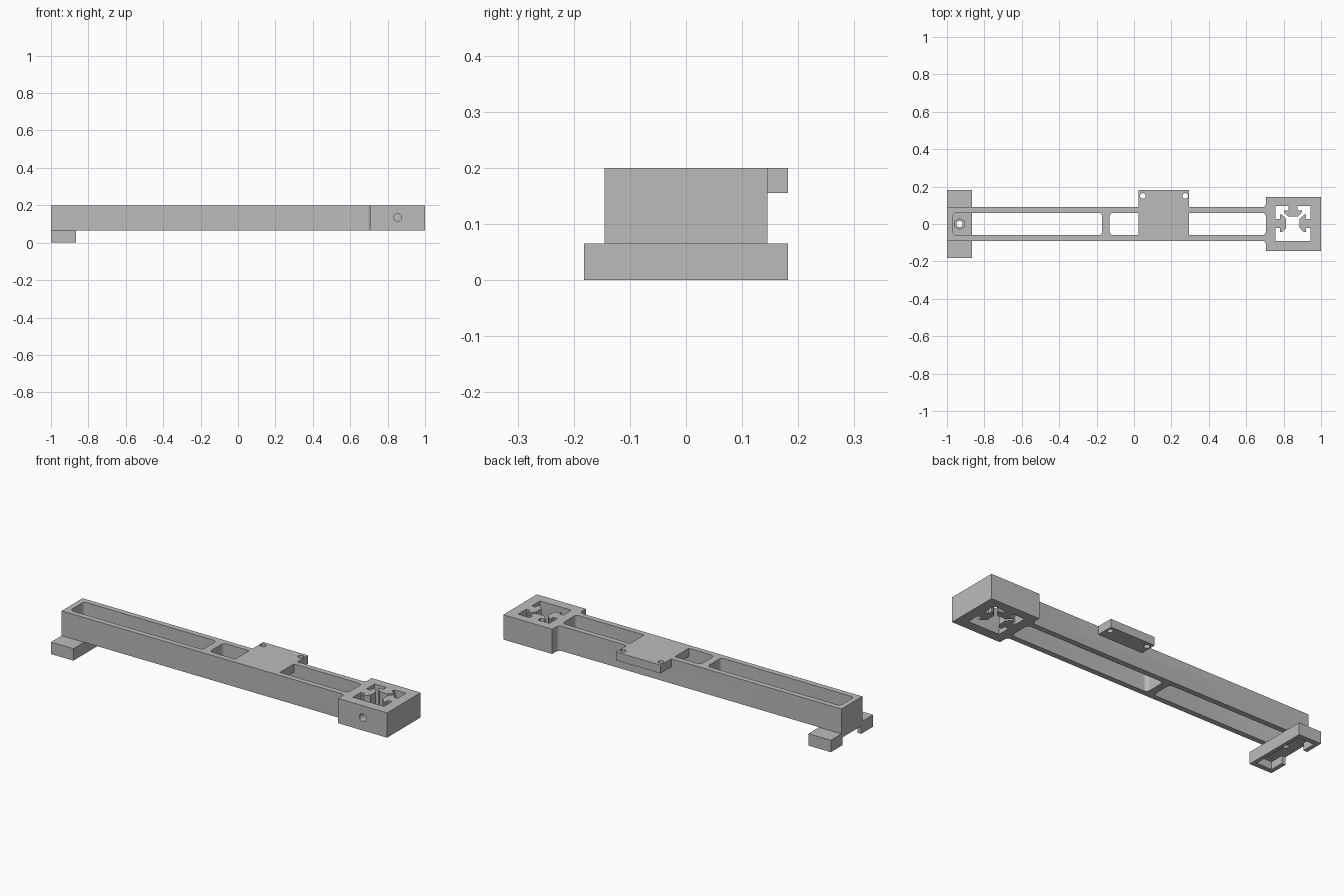
import bpy, bmesh, math

cube = bpy.data.objects.get("Cube")
if cube:
    bpy.data.objects.remove(cube, do_unlink=True)

grey = bpy.data.materials.new("plain_grey")
grey.use_nodes = True
COLOUR = (0.5, 0.5, 0.5, 1)
grey.diffuse_color = COLOUR
grey.node_tree.nodes["Principled BSDF"].inputs["Base Color"].default_value = COLOUR


def prism(name, points, z0, z1):
    """Extrude a counter-clockwise outline upwards from z0 to z1."""
    bm = bmesh.new()
    face = bm.faces.new([bm.verts.new((x, y, z0)) for x, y in points])
    new = bmesh.ops.extrude_face_region(bm, geom=[face])["geom"]
    top = [v for v in new if isinstance(v, bmesh.types.BMVert)]
    bmesh.ops.translate(bm, verts=top, vec=(0, 0, z1 - z0))
    bmesh.ops.recalc_face_normals(bm, faces=bm.faces)
    mesh = bpy.data.meshes.new(name)
    bm.to_mesh(mesh)
    bm.free()
    mesh.materials.append(grey)
    obj = bpy.data.objects.new(name, mesh)
    bpy.context.collection.objects.link(obj)
    return obj


def rect(x0, x1, y0, y1):
    return [(x0, y0), (x1, y0), (x1, y1), (x0, y1)]


def arc(cx, cy, r, start, end, steps):
    angles = [math.radians(start + (end - start) * i / steps) for i in range(steps + 1)]
    return [(cx + r * math.cos(a), cy + r * math.sin(a)) for a in angles]


def circle(cx, cy, r, sides=24):
    return arc(cx, cy, r, 0, 360, sides)[:-1]


def rounded(x0, x1, y0, y1, r=0.02):
    corners = [(x1 - r, y1 - r), (x0 + r, y1 - r), (x0 + r, y0 + r), (x1 - r, y0 + r)]
    return [p for i, (x, y) in enumerate(corners) for p in arc(x, y, r, 90 * i, 90 * i + 90, 6)]


def combine(target, other, operation="DIFFERENCE"):
    """Apply a boolean and discard the helper solid."""
    mod = target.modifiers.new("shape", "BOOLEAN")
    mod.operation, mod.object, mod.solver = operation, other, "EXACT"
    bpy.context.view_layer.objects.active = target
    bpy.ops.object.modifier_apply(modifier=mod.name)
    bpy.data.objects.remove(other, do_unlink=True)


def cut(target, points, z0, z1):
    combine(target, prism("cutter", points, z0, z1))


BOTTOM, TOP = 0.065, 0.2
BLOCK_X, BLOCK_Y, BEAM_Y, FILLET = 0.705, 0.145, 0.09, 0.02

# Beam and end block share one outline, with small fillets at the step
upper = [(1, BLOCK_Y), (BLOCK_X, BLOCK_Y)]
upper += arc(BLOCK_X - FILLET, BEAM_Y + FILLET, FILLET, 0, -90, 6) + [(-1, BEAM_Y)]
lower = [(x, -y) for x, y in reversed(upper)]
beam = prism("beam_and_end_block", upper + lower, BOTTOM, TOP)

# Long pockets through the beam, with one rib between them
for x0, x1 in [(-0.97, -0.17), (-0.13, 0.705)]:
    cut(beam, rounded(x0, x1, -0.06, 0.06), 0, 0.3)

# Rail socket: square opening with three tapered keys left standing
CX, CY, HALF = 0.85, 0.003, 0.094
key = [(HALF, -0.024), (HALF, 0.024), (0.07, 0.024), (0.07, 0.047),
       (0.06, 0.047), (0.036, 0.024), (0.036, -0.024), (0.06, -0.047),
       (0.07, -0.047), (0.07, -0.024)]


def turned(quarter):
    c, s = round(math.cos(quarter * math.pi / 2)), round(math.sin(quarter * math.pi / 2))
    return [(CX + c * x - s * y, CY + s * x + c * y) for x, y in key]


socket = [(CX + HALF, CY - HALF)]
for q, corner in enumerate([(HALF, HALF), (-HALF, HALF), (-HALF, -HALF)]):
    socket += turned(q)[:1] + turned(q)[:0:-1] + [(CX + corner[0], CY + corner[1])]
cut(beam, socket, 0, 0.3)

# Screw hole in the front wall of the end block
drill = prism("drill", circle(0, 0, 0.02), 0, 0.1)
drill.rotation_euler.x = math.pi / 2
drill.location = (0.853, -0.07, 0.135)
bpy.context.view_layer.update()
combine(beam, drill)

# Mounting plate bridging the beam and sticking out at the back
plate = prism("plate", rect(0.025, 0.295, -0.075, 0.182), 0.155, TOP)
for x in (0.047, 0.274):
    cut(plate, circle(x, 0.15, 0.015), 0, 0.3)
combine(beam, plate, "UNION")

# Cross foot with an underside recess that opens at the outer end
foot = prism("cross_foot", rect(-1, -0.865, -0.182, 0.182), 0, BOTTOM)
cut(foot, rect(-0.978, -0.885, -0.155, 0.155), -0.1, 0.042)
cut(foot, rect(-1.1, -0.95, -0.08, 0.08), -0.1, 0.042)
cut(foot, circle(-0.933, 0, 0.017), -0.1, 0.2)
cut(foot, [(y - 0.933, x) for x, y in circle(0, 0, 0.03, 6)][::-1], 0.052, 0.2)

# Smooth the round holes and fillets, keep every edge crisp
for obj in (beam, foot):
    bpy.ops.object.select_all(action="DESELECT")
    obj.select_set(True)
    bpy.context.view_layer.objects.active = obj
    bpy.ops.object.shade_smooth_by_angle(angle=math.radians(30))
